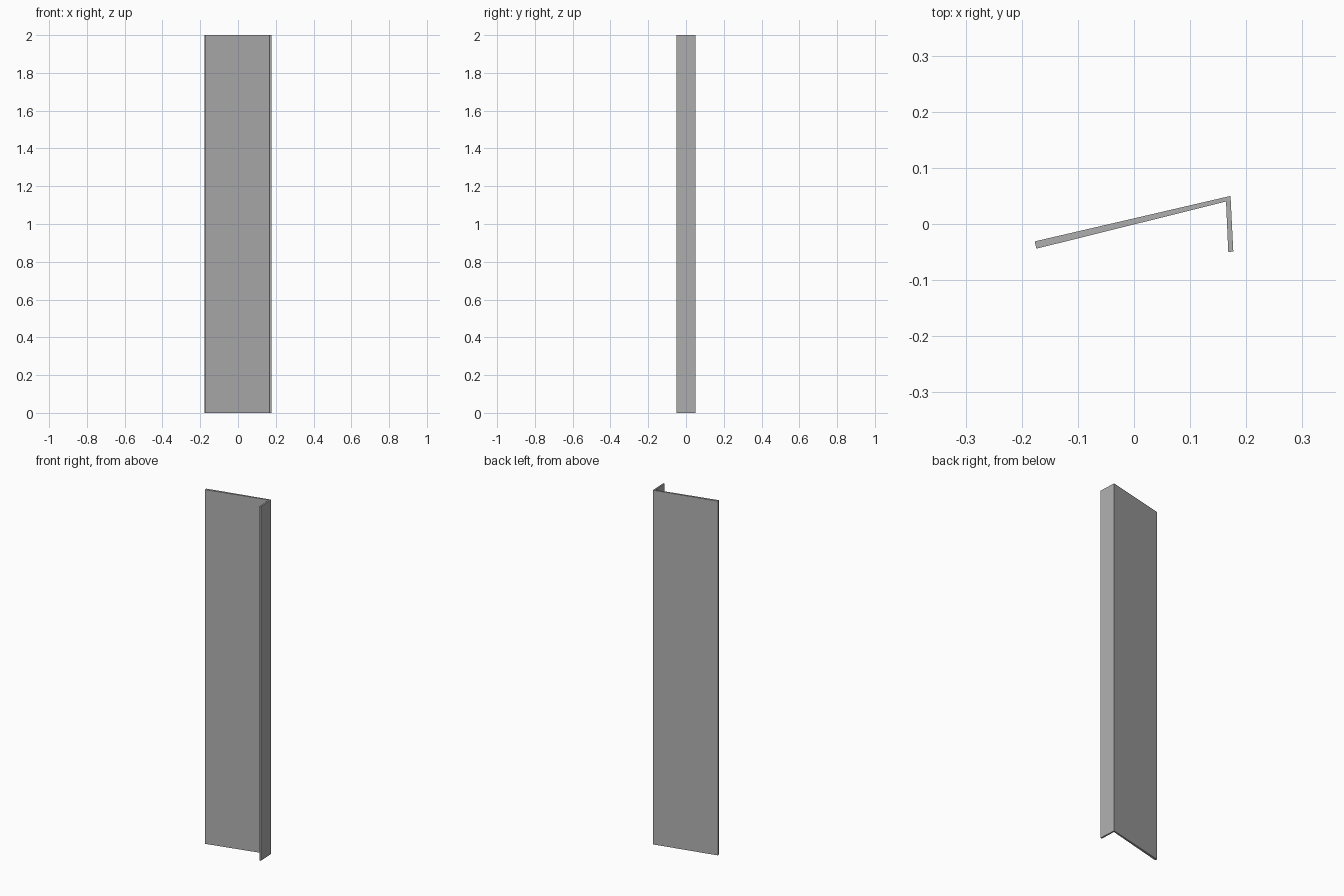
import bpy
import bmesh

if "Cube" in bpy.data.objects:
    bpy.data.objects.remove(bpy.data.objects["Cube"])

HEIGHT = 2.0

# Angle-section profile seen from above: wide leaf, corner, short return flange
PROFILE = [
    (-0.177, -0.031), (-0.174, -0.044),   # free end of the wide leaf
    (0.164, 0.040),                       # inner corner
    (0.168, -0.050), (0.177, -0.049),     # free end of the flange
    (0.172, 0.050),                       # outer corner
]


def extruded_profile(name, points, height):
    bm = bmesh.new()
    base = bm.faces.new([bm.verts.new((x, y, 0)) for x, y in points])
    top = bmesh.ops.extrude_face_region(bm, geom=[base], use_keep_orig=True)
    verts = [g for g in top["geom"] if isinstance(g, bmesh.types.BMVert)]
    bmesh.ops.translate(bm, verts=verts, vec=(0, 0, height))
    bmesh.ops.recalc_face_normals(bm, faces=bm.faces)
    mesh = bpy.data.meshes.new(name)
    bm.to_mesh(mesh)
    bm.free()
    obj = bpy.data.objects.new(name, mesh)
    bpy.context.collection.objects.link(obj)
    return obj


# Folded upright panel in dark grey
panel = extruded_profile("angled_panel", PROFILE, HEIGHT)
grey = bpy.data.materials.new("dark_grey")
grey.diffuse_color = (0.43, 0.43, 0.43, 1)
grey.use_nodes = True
grey.node_tree.nodes["Principled BSDF"].inputs["Base Color"].default_value = grey.diffuse_color
panel.data.materials.append(grey)
